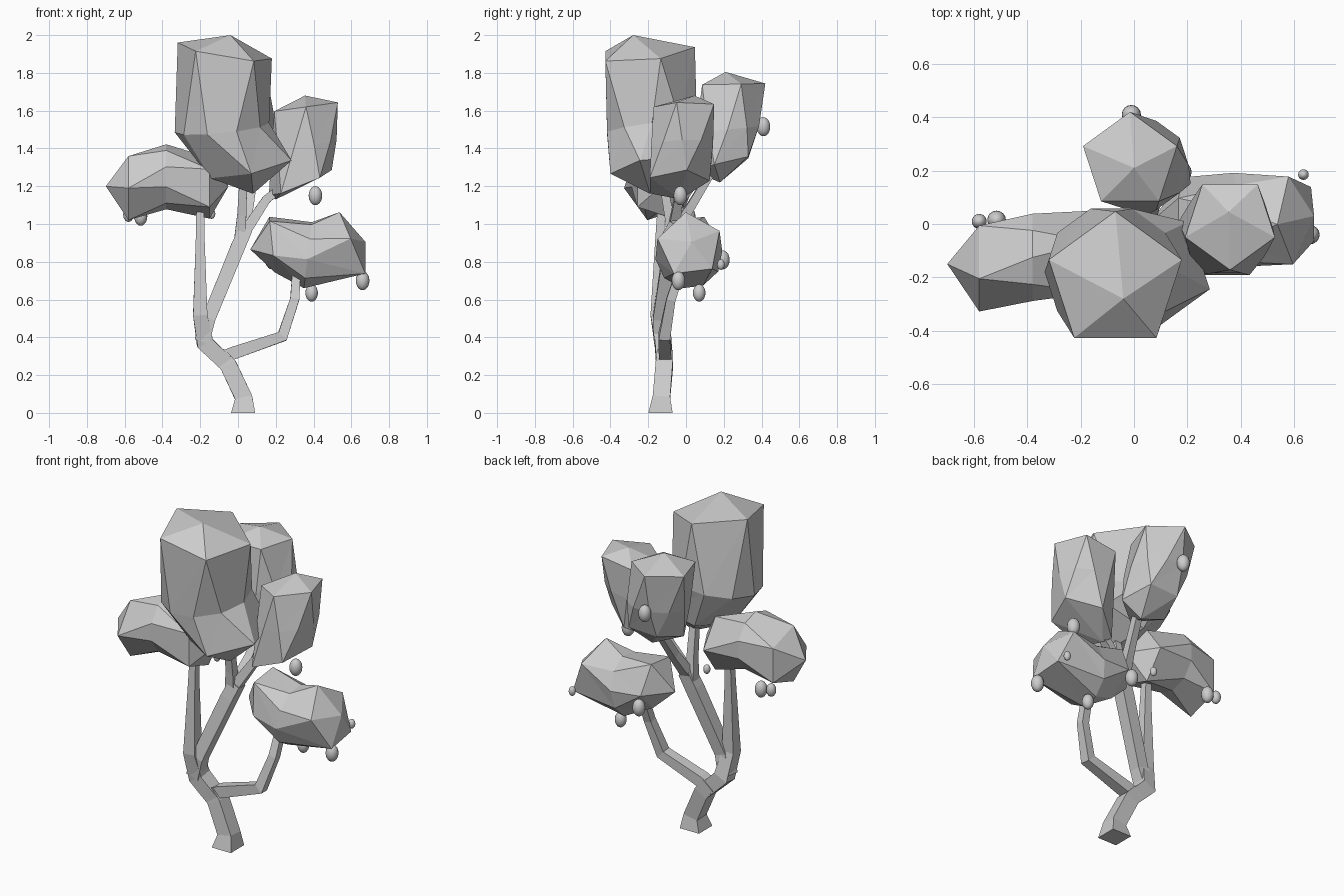
import bpy, math
from mathutils import Vector

if "Cube" in bpy.data.objects:
    bpy.data.objects.remove(bpy.data.objects["Cube"])


def make_object(name, verts, faces):
    mesh = bpy.data.meshes.new(name)
    mesh.from_pydata([tuple(v) for v in verts], [], faces)
    mesh.update()
    ob = bpy.data.objects.new(name, mesh)
    bpy.context.collection.objects.link(ob)
    return ob


# Leaf clump: a stretched icosahedron with one bent loop in the middle.
# Rings are (x, y, z, radius, tilt_u, tilt_v): 5 points, 10 points, 5 points, with a tip at each end
def leaf_clump(name, axis, phase, start, rings, end):
    verts = []
    layout = ((5, phase + 36), (10, phase - 18), (5, phase))
    for (x, y, z, r, tu, tv), (n, angle) in zip(rings, layout):
        for k in range(n):
            a = math.radians(angle + 360 / n * k)
            u, v = r * math.cos(a), r * math.sin(a)
            t = u * tu + v * tv
            verts.append((x + u, y + v, z + t) if axis == 'Z' else (x + t, y + u, z + v))
    verts += [start, end]
    faces = []
    for k in range(5):
        j = (k + 1) % 5
        low, low_next, top, top_next = k, j, 15 + k, 15 + j
        m0, m1, m2, m3 = (5 + (2 * k + i) % 10 for i in range(4))
        faces += [(20, low_next, low), (21, top, top_next),
                  (m0, m1, top), (low, m2, m1),
                  (m1, m2, top_next), (m1, top_next, top),
                  (low, low_next, m3), (low, m3, m2)]
    make_object(name, verts, faces)


# Square-section branch along a path of (x, y, z, half_width)
def branch(name, path):
    pts = [Vector(p[:3]) for p in path]
    verts, last = [], len(pts) - 1
    for i, p in enumerate(pts):
        d = Vector((0, 0, 1))
        if not (i == 0 and p.z == 0):
            before = (p - pts[i - 1]).normalized() if i > 0 else Vector()
            after = (pts[i + 1] - p).normalized() if i < last else Vector()
            d = (before + after).normalized()
        side = Vector((0, 1, 0)).cross(d).normalized()
        front = d.cross(side)
        w = path[i][3]
        verts += [p + w * (a * side + b * front) for a, b in ((-1, -1), (1, -1), (1, 1), (-1, 1))]
    faces = [(i * 4 + k, i * 4 + (k + 1) % 4, i * 4 + 4 + (k + 1) % 4, i * 4 + 4 + k)
             for i in range(last) for k in range(4)]
    m = last * 4
    faces += [(3, 2, 1, 0), (m, m + 1, m + 2, m + 3)]
    make_object(name, verts, faces)


# Trunk and branches
branch("trunk", [(.027, -.135, 0, .064), (.03, -.13, .08, .046),
                 (-.05, -.115, .25, .045), (-.1, -.11, .31, .04)])
branch("right_branch", [(-.1, -.11, .28, .035), (-.03, -.11, .315, .034), (.235, -.115, .405, .03),
                        (.3, -.08, .6, .024), (.31, -.03, .75, .022)])
branch("left_branch", [(-.06, -.115, .26, .042), (-.175, -.12, .37, .045), (-.2, -.15, .52, .038),
                       (-.2, -.14, .9, .024), (-.2, -.13, 1.1, .02)])
branch("middle_branch", [(-.19, -.13, .38, .04), (-.155, -.14, .5, .036),
                         (.0, -.08, .88, .038), (.04, -.065, .97, .036)])
branch("top_twig", [(.01, -.07, .92, .03), (.02, -.09, 1.05, .024), (.03, -.13, 1.27, .02)])
branch("side_twig", [(.025, -.07, .94, .03), (.15, -.04, 1.13, .023), (.24, -.03, 1.2, .02)])
branch("back_twig", [(.03, -.07, .95, .03), (.06, .03, 1.1, .023), (.09, .15, 1.3, .02)])

# Upright leaf clumps, bottom to top
leaf_clump("top_leaves", 'Z', 18, (.08, -.19, 1.16),
           [(.07, -.175, 1.3, .225, .22, .15),
            (-.085, -.18, 1.51, .25, .1, .12),
            (-.07, -.215, 1.91, .262, -.17, .1)], (-.04, -.28, 2.0))
leaf_clump("back_leaves", 'Z', 18, (.1, .18, 1.22),
           [(.06, .2, 1.32, .16, .05, .25),
            (.03, .22, 1.5, .175, 0, .1),
            (-.015, .235, 1.74, .185, 0, .02)], (0, .21, 1.805))
leaf_clump("right_leaves", 'Z', -18, (.2, -.03, 1.13),
           [(.33, -.05, 1.215, .175, .4, .08),
            (.35, -.02, 1.42, .172, .15, .05),
            (.36, .005, 1.62, .177, .14, 0)], (.355, .045, 1.68))

# Sideways leaf clumps, left to right
leaf_clump("left_leaves", 'X', 0, (-.7, -.15, 1.2),
           [(-.58, -.15, 1.19, .178, 0, 0),
            (-.38, -.125, 1.25, .172, 0, 0),
            (-.15, -.12, 1.19, .17, 0, 0)], (-.05, -.13, 1.2))
leaf_clump("low_leaves", 'X', 25, (.065, .01, .865),
           [(.18, .02, .9, .158, 0, -.1),
            (.37, .015, .835, .178, 0, .12),
            (.61, .02, .89, .174, 0, -.42)], (.675, .03, .905))

# Small fruits hanging under the leaves: (x, y, z, radius)
fruits = [(.41, -.03, 1.15, .036), (.39, .07, .635, .033), (.66, -.04, .7, .036),
          (.18, .195, .81, .036), (.635, .185, .785, .02), (-.515, .015, 1.04, .035),
          (-.58, .01, 1.05, .028), (-.14, 0, 1.055, .02), (-.01, .41, 1.515, .036)]
for i, (x, y, z, r) in enumerate(fruits):
    bpy.ops.mesh.primitive_uv_sphere_add(segments=16, ring_count=10, radius=r, location=(x, y, z))
    ob = bpy.context.object
    ob.name = f"fruit_{i + 1}"
    ob.scale.z = 1.4
    bpy.ops.object.shade_smooth()
